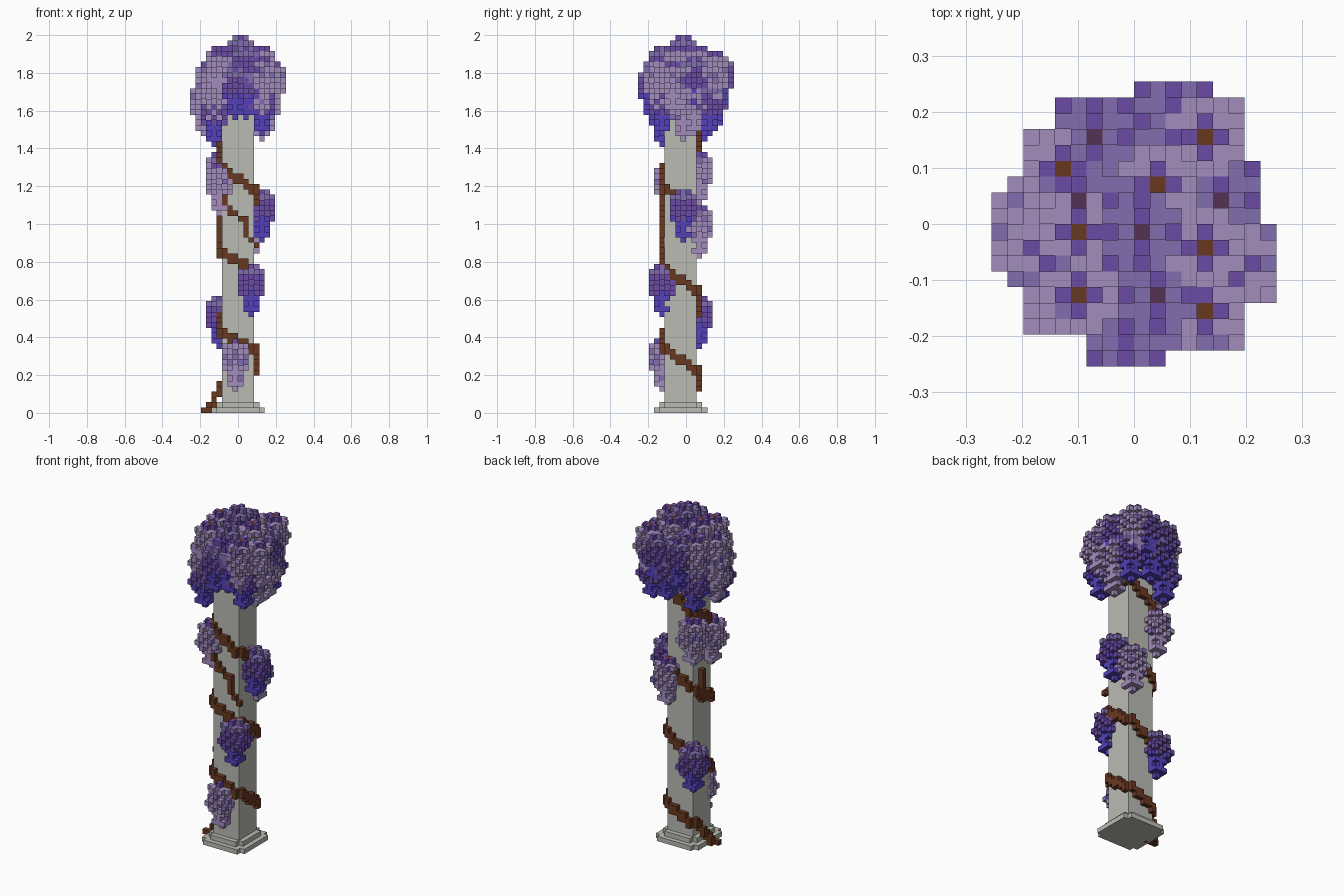
import bpy, math, random
from mathutils import Vector

if "Cube" in bpy.data.objects:
    bpy.data.objects.remove(bpy.data.objects["Cube"])

random.seed(4)
V = 2 / 71  # edge length of one cube


def material(name, rgb):
    m = bpy.data.materials.new(name)
    lin = [((c / 255 + 0.055) / 1.055) ** 2.4 for c in rgb]
    m.diffuse_color = (*lin, 1)
    m.use_nodes = True
    m.node_tree.nodes["Principled BSDF"].inputs["Base Color"].default_value = m.diffuse_color
    return m


MATS = {
    "stone": material("pale stone", (186, 187, 179)),
    "brown": material("vine brown", (104, 56, 33)),
    "plum": material("dark plum stem", (82, 50, 82)),
    "mauve": material("light mauve", (162, 140, 188)),
    "mid": material("soft violet", (130, 109, 176)),
    "deep": material("deep purple", (106, 75, 165)),
    "indigo": material("indigo tip", (82, 64, 184)),
}

AXES = [Vector(a) for a in ((1, 0, 0), (0, 1, 0), (0, 0, 1))]


def voxel_object(name, cells):
    """Mesh of the exposed cube faces; cells maps (i, j, k) to a colour key."""
    keys = sorted(set(cells.values()))
    verts, faces, mats = [], [], []
    for cell, key in cells.items():
        c = Vector(cell) + Vector((0.5, 0.5, 0.5))
        for a in range(3):
            for s in (-1, 1):
                n = AXES[a] * s
                if tuple(int(p + q) for p, q in zip(cell, n)) in cells:
                    continue
                u = AXES[(a + 1) % 3] / 2
                w = AXES[(a + 2) % 3] / 2 * s
                b = len(verts)
                verts += [(c + n / 2 + d) * V for d in (-u - w, u - w, u + w, w - u)]
                faces.append((b, b + 1, b + 2, b + 3))
                mats.append(keys.index(key))
    me = bpy.data.meshes.new(name)
    me.from_pydata(verts, [], faces)
    for k in keys:
        me.materials.append(MATS[k])
    for p, m in zip(me.polygons, mats):
        p.material_index = m
    ob = bpy.data.objects.new(name, me)
    bpy.context.collection.objects.link(ob)
    return ob


def block(name, half, z0, z1, notch):
    """Square stone block on the shaft axis, with optional notched corners."""
    h, q = half * V, (half - notch) * V
    ring = []
    for sx, sy in ((1, 1), (-1, 1), (-1, -1), (1, -1)):
        pts = [(h, q), (q, q), (q, h)] if notch else [(h, h)]
        if sx * sy < 0:
            pts.reverse()
        ring += [(sx * x, sy * y - V) for x, y in pts]
    n = len(ring)
    verts = [(x, y, z) for z in (z0, z1) for x, y in ring]
    faces = [(i, (i + 1) % n, n + (i + 1) % n, n + i) for i in range(n)]
    faces += [tuple(range(n - 1, -1, -1)), tuple(range(n, 2 * n))]
    me = bpy.data.meshes.new(name)
    me.from_pydata(verts, [], faces)
    me.materials.append(MATS["stone"])
    bpy.context.collection.objects.link(bpy.data.objects.new(name, me))


def add_cluster(cells, x, y, top, dark, layers=10):
    """Hanging flower bunch: stem in a small crown, wide bumpy body, tapered tip."""
    ci, cj = math.floor(x / V + 1e-4), math.floor(y / V + 1e-4)
    kt = round(top / V) - 1
    cells[(ci, cj, kt)] = "plum" if dark else "brown"
    for n in range(layers):
        t = n / (layers - 1)
        r = 1 if n == 0 or t > 0.62 else 2
        if t > 0.95:
            r = 0
        for di in range(-r, r + 1):
            for dj in range(-r, r + 1):
                corner = r and abs(di) == r and abs(dj) == r
                edge = max(abs(di), abs(dj)) == r
                if corner and (n == 0 or (r == 2 and n != 4) or (r == 1 and n % 2)):
                    continue
                if r == 2 and edge and (di + dj + n) % 2:
                    continue  # staggered blossoms on the outside
                jitter = t + random.uniform(-0.08, 0.08)
                if n == 0:
                    key = "mid" if dark and di else "deep"
                elif dark:
                    key = "mid" if n == 1 else "deep" if jitter < 0.58 else "indigo"
                else:
                    key = "mid" if random.random() < 0.1 else "mauve"
                cells.setdefault((ci + di, cj + dj, kt - n), key)


# Stone pillar with stepped base
block("base_lower_step", 5, 0, V, 1)
block("base_upper_step", 4, V, 2 * V, 1)
block("pillar_shaft", 3, 2 * V, 1.70, 0)


# Vine winding clockwise around the four sides
def walk(cells, points, thick):
    for a, b in zip(points, points[1:]):
        a, b = Vector(a), Vector(b)
        steps = int(max(abs(c) for c in b - a))
        for s in range(steps + 1):
            i, j, k = (round(c) for c in a.lerp(b, s / max(steps, 1)))
            for h in range(thick):
                cells[(i, j, k + h)] = "brown"


path = [(-6, -1, 0), (-4, 0, 3), (-4, 1, 4)]
for back, right, front, left, end in ((4, 7, 11, 14, 18), (18, 22, 26, 29, 32), (33, 36, 41, 45, 49)):
    path += [(-3, 2, back), (2, 2, right), (3, 1, right), (3, -4, front),
             (2, -5, front), (-3, -5, left), (-4, -4, left), (-4, 1, end)]
path += [(-3, 2, 49), (2, 2, 53), (3, 1, 53), (3, -4, 56)]
vine = {}
walk(vine, path, 2)
walk(vine, [(-7, -2, 0), (-5, -2, 0), (-5, -1, 2)], 1)
walk(vine, [(-4, -1, 30), (-4, -1, 36)], 1)
voxel_object("climbing_vine", vine)
branch = {}
walk(branch, [(-3, -5, 40), (-2, -5, 37), (1, -5, 36), (1, -5, 33), (3, -5, 31)], 1)
voxel_object("vine_side_shoot", branch)

# Single bunches along the pillar
hanging = [
    ("front_low", -0.014, -0.127, 0.40, False),
    ("left_back_low", -0.098, 0.070, 0.63, True),
    ("front_right_mid", 0.070, -0.127, 0.79, True),
    ("back_right_mid", 0.075, 0.070, 1.11, False),
    ("right_high", 0.127, -0.014, 1.19, True),
    ("left_front_high", -0.098, -0.098, 1.32, False),
    ("left_back_high", -0.098, 0.070, 1.39, False),
]
for name, x, y, top, dark in hanging:
    cells = {}
    add_cluster(cells, x, y, top, dark)
    voxel_object("flower_bunch_" + name, cells)

# Crown of overlapping bunches
upper = [
    (0.014, -0.014, 2.00, True), (-0.098, -0.014, 1.94, False), (-0.098, -0.127, 1.91, False),
    (0.042, 0.070, 1.95, False), (0.127, 0.155, 1.91, False), (0.127, -0.042, 1.94, False),
    (0.042, -0.127, 1.94, True), (-0.127, 0.098, 1.89, False), (0.127, -0.155, 1.90, False),
    (-0.070, 0.155, 1.90, True), (0.155, 0.042, 1.90, True), (-0.098, 0.042, 1.92, True),
]
lower = [
    (0.070, 0.183, 1.90, True), (0.183, -0.070, 1.87, False), (-0.155, -0.042, 1.87, False),
    (-0.014, -0.183, 1.84, True),
    (-0.183, -0.014, 1.76, False), (-0.127, -0.127, 1.80, False), (-0.140, -0.120, 1.70, True),
    (0.127, -0.127, 1.75, True), (0.127, -0.014, 1.71, False), (0.127, 0.127, 1.76, True),
    (0.014, 0.155, 1.78, True), (-0.127, 0.098, 1.73, True), (-0.014, -0.155, 1.85, True),
    (0.042, -0.155, 1.82, True), (-0.155, 0.014, 1.78, False), (0.155, 0.042, 1.76, False),
]
crown = {}
for x, y, top, dark in upper:
    add_cluster(crown, x, y, top, dark, 11)
for x, y, top, dark in lower:
    cells = {}
    add_cluster(cells, x, y, top, dark, 10)
    for c, key in cells.items():
        crown.setdefault(c, {"brown": "mauve", "plum": "deep"}.get(key, key))
voxel_object("flower_crown", crown)
